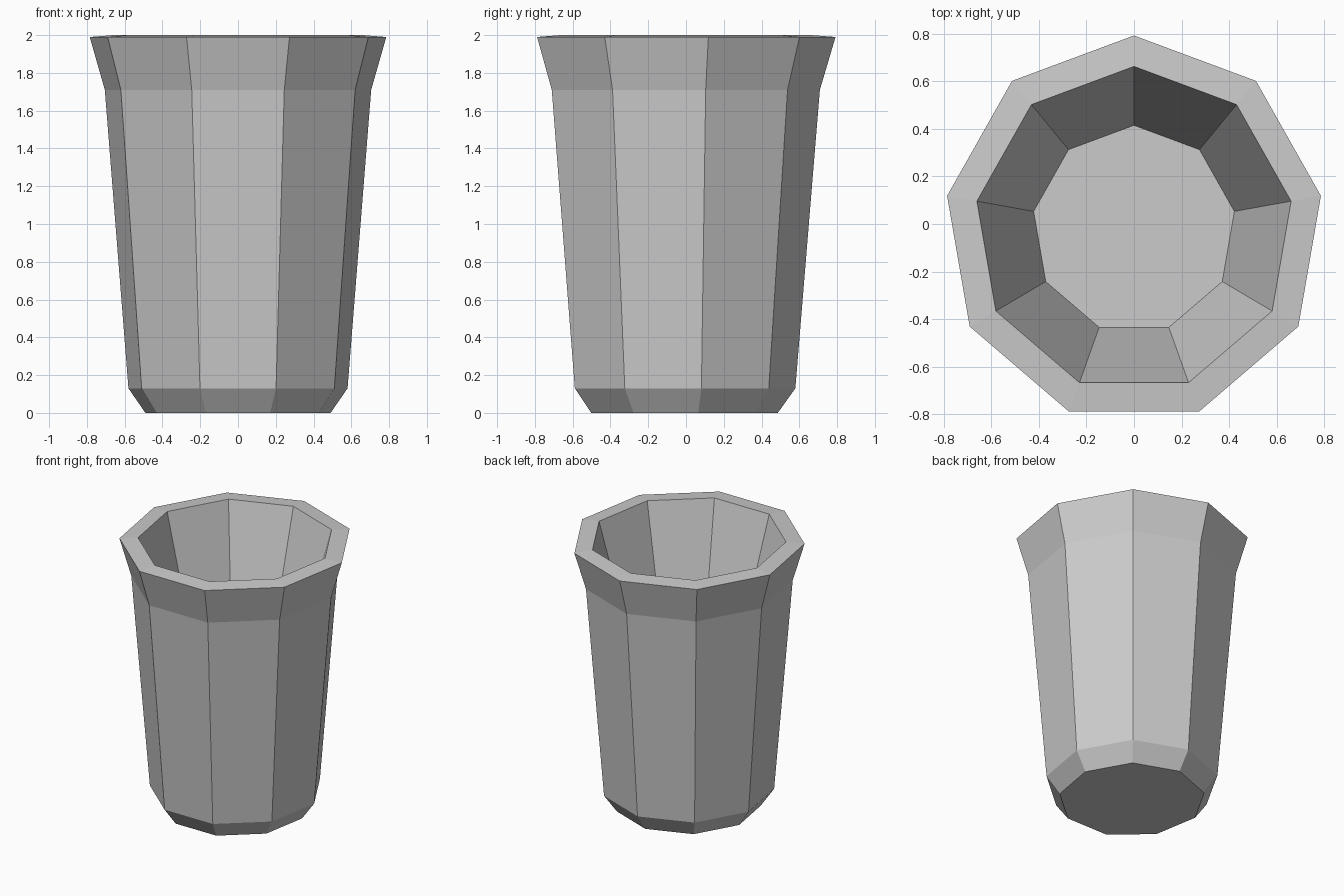
import bpy, bmesh, math

if "Cube" in bpy.data.objects:
    bpy.data.objects.remove(bpy.data.objects["Cube"])

SIDES = 9
STRETCH_Y = 1.022   # the cup is very slightly deeper than wide
SHIFT_Y = -0.023    # centres the odd-sided outline on y = 0

# (radius, height) from the underside, up the outside, over the rim, down the inside
PROFILE = [
    (0.498, 0.0), (0.589, 0.13), (0.716, 1.71), (0.797, 1.99),
    (0.67, 2.0), (0.428, 1.1),
]


def add_ring(bm, radius, z):
    ring = []
    for i in range(SIDES):
        a = math.pi / 2 + 2 * math.pi * i / SIDES
        ring.append(bm.verts.new((radius * math.cos(a),
                                  radius * math.sin(a) * STRETCH_Y + SHIFT_Y, z)))
    return ring


# faceted cup: rings bridged along the profile, closed by base and inner floor
bm = bmesh.new()
rings = [add_ring(bm, r, z) for r, z in PROFILE]
for low, high in zip(rings, rings[1:]):
    for i in range(SIDES):
        j = (i + 1) % SIDES
        bm.faces.new((low[i], low[j], high[j], high[i]))
bm.faces.new(list(reversed(rings[0])))
bm.faces.new(rings[-1])
bmesh.ops.recalc_face_normals(bm, faces=bm.faces[:])

mesh = bpy.data.meshes.new("cup")
bm.to_mesh(mesh)
bm.free()
cup = bpy.data.objects.new("cup", mesh)
bpy.context.collection.objects.link(cup)
